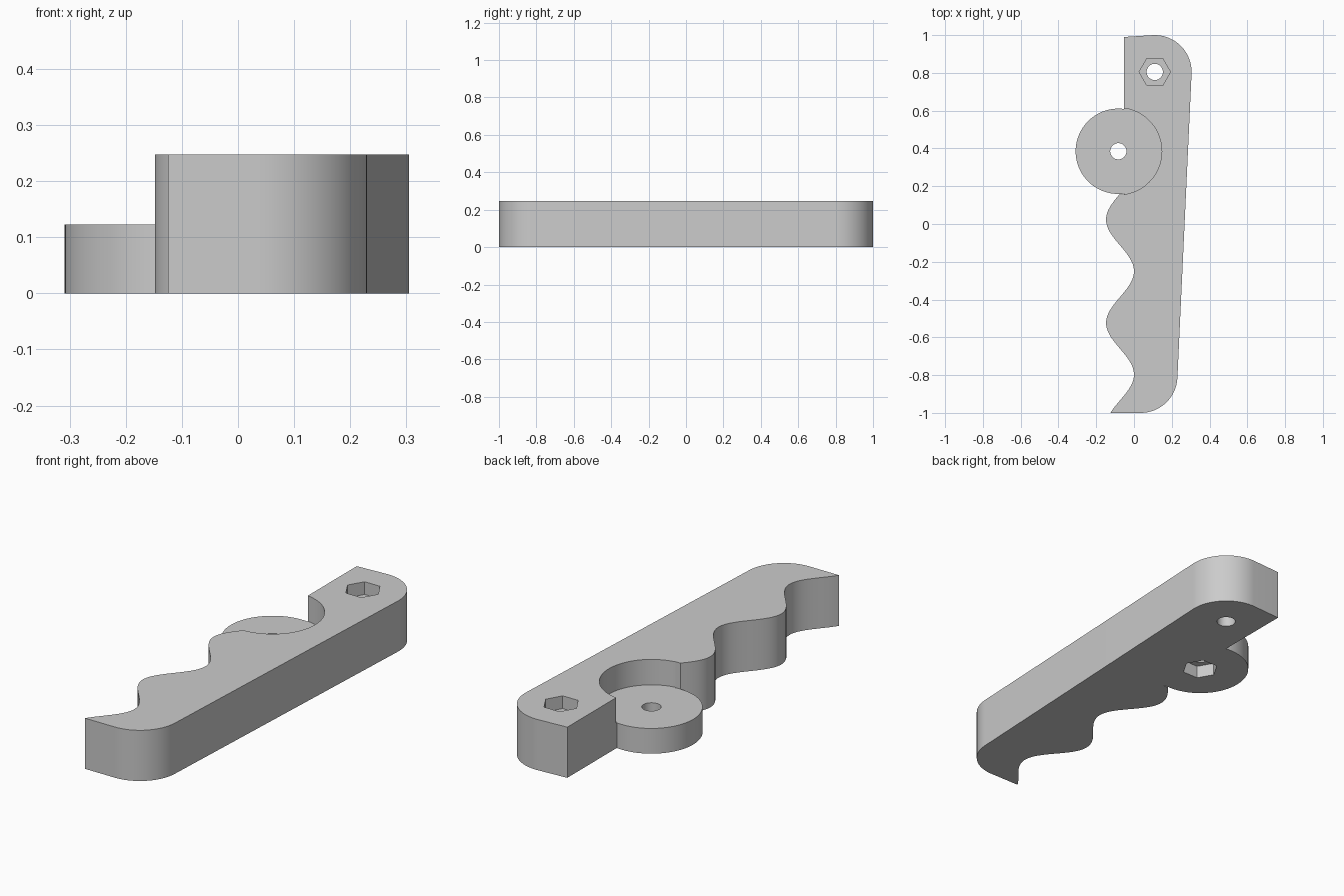
import bpy, bmesh, math

if "Cube" in bpy.data.objects:
    bpy.data.objects.remove(bpy.data.objects["Cube"])

H = 0.247            # handle thickness
DISC_H = 0.123       # hinge disc thickness
DISC = (-0.083, 0.385)
BOLT = (0.11, 0.805)

grey = bpy.data.materials.new("plain grey")
grey.diffuse_color = (0.6, 0.6, 0.6, 1)
grey.use_nodes = True
grey.node_tree.nodes["Principled BSDF"].inputs["Base Color"].default_value = grey.diffuse_color


def arc(cx, cy, r, a0, a1, n):
    """Points on an arc, angles in degrees."""
    angles = [math.radians(a0 + (a1 - a0) * i / n) for i in range(n + 1)]
    return [(cx + r * math.cos(a), cy + r * math.sin(a)) for a in angles]


def ring(c, r, n):
    return arc(c[0], c[1], r, 0, 360, n)[:-1]


def prism(name, points, z0, z1):
    """Extrude a counter-clockwise outline from z0 to z1."""
    bm = bmesh.new()
    face = bm.faces.new([bm.verts.new((x, y, z0)) for x, y in points])
    out = bmesh.ops.extrude_face_region(bm, geom=[face])
    for v in out["geom"]:
        if isinstance(v, bmesh.types.BMVert):
            v.co.z = z1
    bmesh.ops.recalc_face_normals(bm, faces=bm.faces)
    mesh = bpy.data.meshes.new(name)
    bm.to_mesh(mesh)
    bm.free()
    mesh.materials.append(grey)
    ob = bpy.data.objects.new(name, mesh)
    bpy.context.collection.objects.link(ob)
    return ob


def combine(target, other, operation):
    """Apply a boolean and remove the second object."""
    mod = target.modifiers.new("bool", "BOOLEAN")
    mod.operation, mod.solver, mod.object = operation, "EXACT", other
    bpy.context.view_layer.objects.active = target
    bpy.ops.object.modifier_apply(modifier=mod.name)
    bpy.data.objects.remove(other, do_unlink=True)


# Handle outline: rounded bottom, tapered back, rounded top, wavy finger grip
outline = arc(0.035, -0.805, 0.195, -90, -2.7, 24)
outline += arc(BOLT[0], BOLT[1], 0.195, -2.7, 92, 24)
outline += [(-0.053, 0.99), (-0.053, 0.155)]
y0, y1, steps = 0.155, -1.0, 72
for i in range(steps + 1):
    y = y0 + (y1 - y0) * i / steps
    outline.append((-0.074 + 0.074 * math.cos(2 * math.pi * (y + 0.25) / 0.547), y))
handle = prism("handle", outline, 0, H)

# Round pocket above the hinge disc, then the disc itself
combine(handle, prism("pocket_cutter", ring(DISC, 0.23, 96), DISC_H, H + 0.1), "DIFFERENCE")
combine(handle, prism("hinge_disc", ring(DISC, 0.226, 96), 0, DISC_H), "UNION")

# Through holes and hexagonal nut recesses
for centre in (DISC, BOLT):
    combine(handle, prism("hole_cutter", ring(centre, 0.043, 40), -0.1, H + 0.1), "DIFFERENCE")
combine(handle, prism("nut_cutter", ring(BOLT, 0.083, 6), H - 0.062, H + 0.1), "DIFFERENCE")
combine(handle, prism("nut_cutter", ring(DISC, 0.083, 6), -0.1, 0.062), "DIFFERENCE")

# Smooth the curved walls, keep the edges sharp
bpy.ops.object.select_all(action="DESELECT")
handle.select_set(True)
bpy.context.view_layer.objects.active = handle
bpy.ops.object.shade_smooth_by_angle(angle=math.radians(30))
